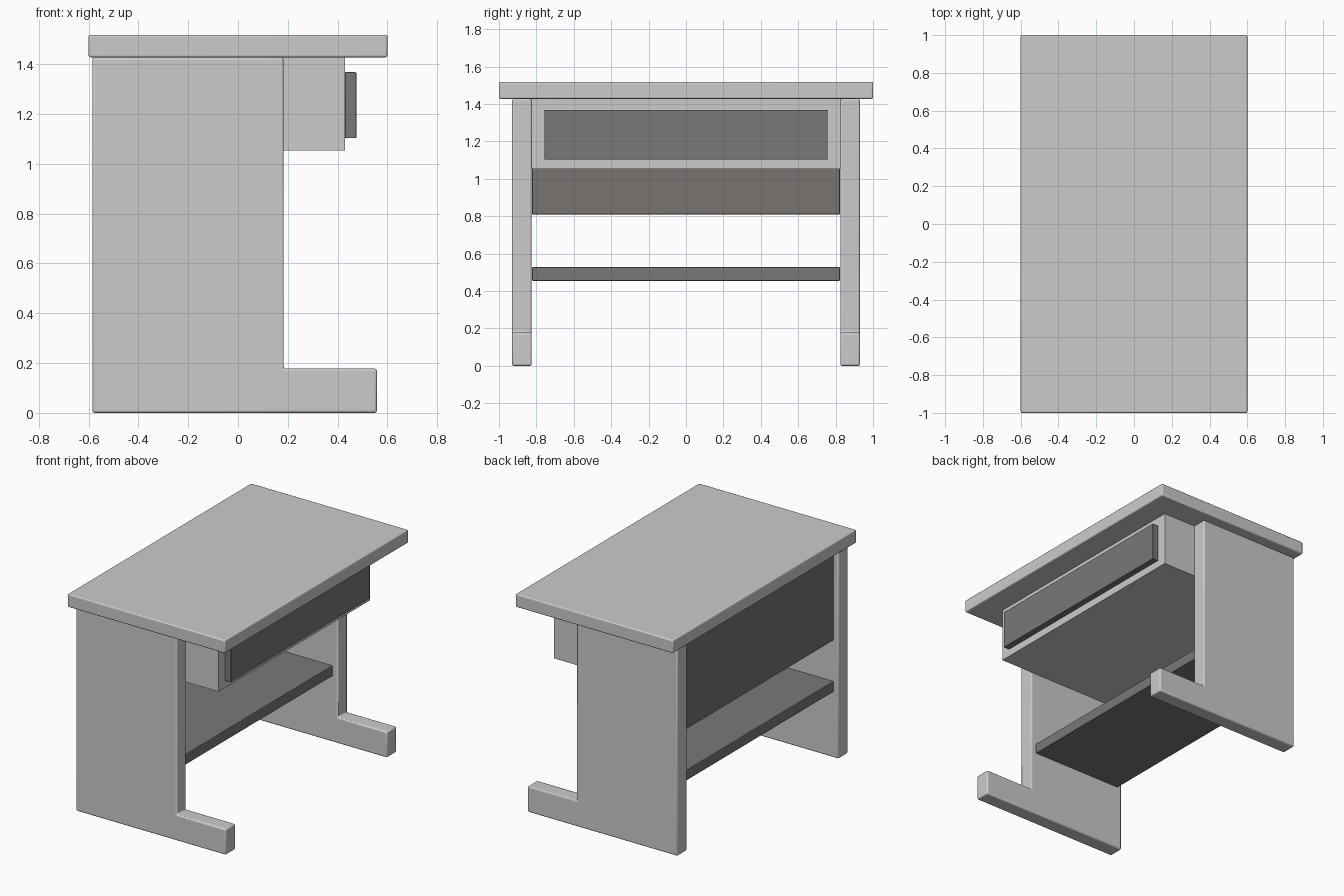
import bpy, bmesh

if "Cube" in bpy.data.objects:
    bpy.data.objects.remove(bpy.data.objects["Cube"])


def material(name, rgb):
    m = bpy.data.materials.new(name)
    m.diffuse_color = (*rgb, 1)
    m.use_nodes = True
    m.node_tree.nodes["Principled BSDF"].inputs["Base Color"].default_value = m.diffuse_color
    return m


DARK = material("dark_grey", (0.19, 0.19, 0.19))
BROWN = material("dark_brown_grey", (0.19, 0.175, 0.165))


def prism(name, profile, y0, y1, bevel=0.0, mat=None):
    """Extrude an x-z profile from y0 to y1 and round its edges."""
    bm = bmesh.new()
    face = bm.faces.new([bm.verts.new((x, y0, z)) for x, z in profile])
    ext = bmesh.ops.extrude_face_region(bm, geom=[face])
    verts = [v for v in ext["geom"] if isinstance(v, bmesh.types.BMVert)]
    bmesh.ops.translate(bm, verts=verts, vec=(0, y1 - y0, 0))
    bmesh.ops.recalc_face_normals(bm, faces=bm.faces)
    mesh = bpy.data.meshes.new(name)
    bm.to_mesh(mesh)
    bm.free()
    ob = bpy.data.objects.new(name, mesh)
    bpy.context.collection.objects.link(ob)
    if mat:
        mesh.materials.append(mat)
    if bevel:
        b = ob.modifiers.new("rounded_edges", "BEVEL")
        b.width, b.segments = bevel, 3
        bpy.context.view_layer.objects.active = ob
        ob.select_set(True)
        bpy.ops.object.shade_smooth_by_angle()
        ob.select_set(False)
    return ob


def board(name, x0, x1, half_y, z0, z1, bevel=0.0, mat=None):
    """Box centred on y."""
    return prism(name, [(x0, z0), (x1, z0), (x1, z1), (x0, z1)],
                 -half_y, half_y, bevel, mat)


# Table top
board("table_top", -0.6, 0.6, 1.0, 1.428, 1.518, 0.008)

# L-shaped side panels with a foot
side = [(-0.585, 0), (0.558, 0), (0.558, 0.178), (0.183, 0.178),
        (0.183, 1.428), (-0.585, 1.428)]
for label, s in (("left", -1), ("right", 1)):
    prism(label + "_side_panel", side, s * 0.825, s * 0.93, 0.01)

# Drawer box and its raised front
board("drawer_box", -0.49, 0.43, 0.825, 1.053, 1.428)
board("drawer_front", 0.43, 0.475, 0.757, 1.103, 1.368, 0.003, DARK)

# Back panel and lower shelf
board("back_panel", -0.55, -0.48, 0.823, 0.81, 1.428, 0.004, BROWN)
board("lower_shelf", -0.55, 0.145, 0.823, 0.455, 0.528, 0.004, DARK)
